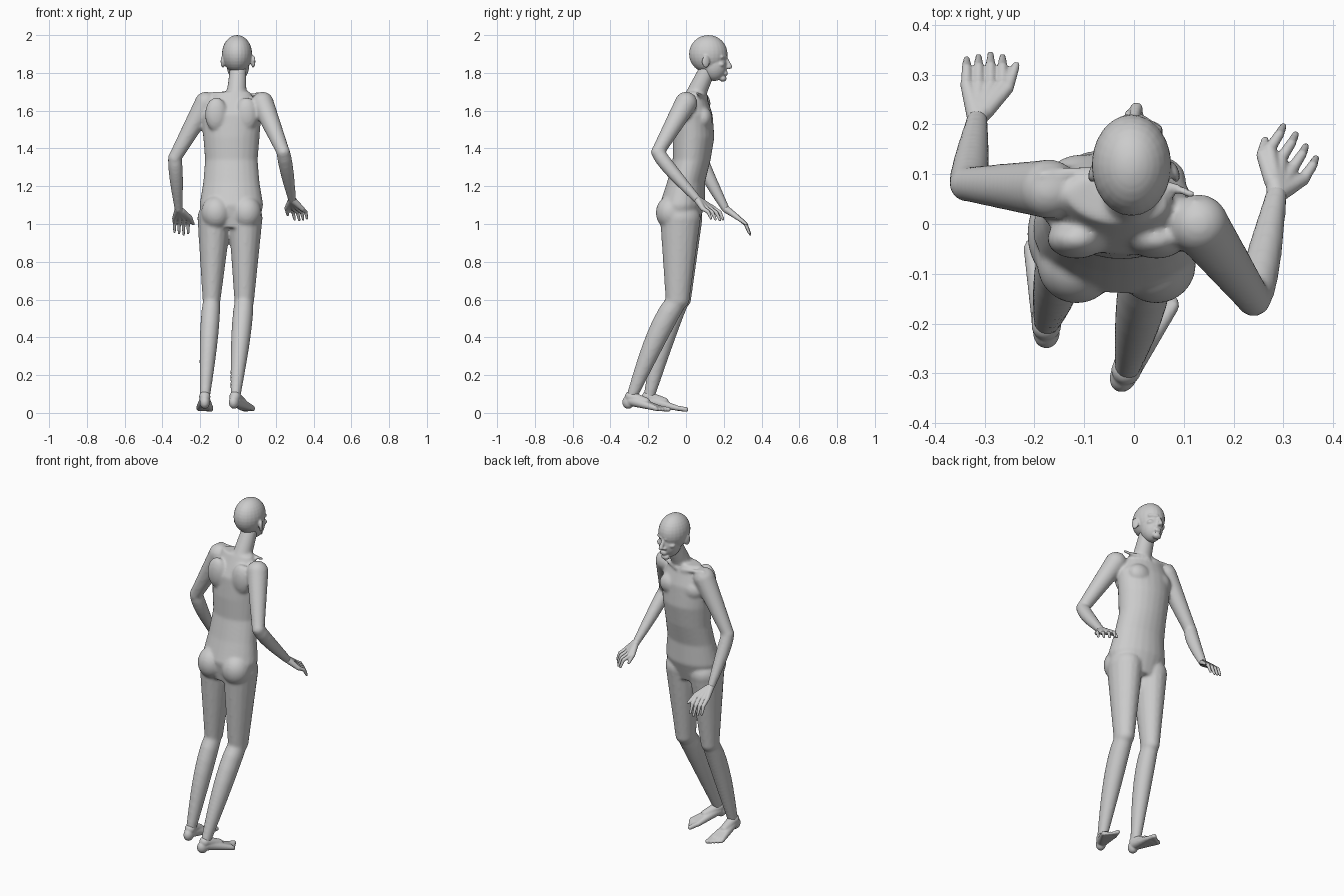
import bpy, bmesh, math
from mathutils import Vector, Matrix

cube = bpy.data.objects.get("Cube")
if cube:
    bpy.data.objects.remove(cube, do_unlink=True)

GREY = (.6, .6, .6, 1)
skin = bpy.data.materials.new("grey skin")
skin.use_nodes = True
skin.diffuse_color = GREY
skin.node_tree.nodes["Principled BSDF"].inputs["Base Color"].default_value = GREY


def bridge(bm, rings):
    """Close a row of equal rings into a solid tube."""
    loops = [[bm.verts.new(point) for point in ring] for ring in rings]
    faces = [bm.faces.new(loops[0]), bm.faces.new(loops[-1])]
    for lower, upper in zip(loops, loops[1:]):
        for i in range(len(lower)):
            faces.append(bm.faces.new((lower[i - 1], lower[i], upper[i], upper[i - 1])))
    bmesh.ops.recalc_face_normals(bm, faces=faces)


def oval(centre, across, along, sides=16):
    angles = [math.tau * i / sides for i in range(sides)]
    return [centre + across * math.cos(angle) + along * math.sin(angle) for angle in angles]


def ball(bm, centre, size, turn=0):
    place = Matrix.Translation(centre) @ Matrix.Rotation(turn, 4, 'Z') @ Matrix.Diagonal((*size, 1))
    bmesh.ops.create_uvsphere(bm, u_segments=24, v_segments=16, radius=1, matrix=place)


def bone(bm, start, end, thick, thin, belly=0, depth=1, steps=8):
    """Tapered tube with round ends; the belly swells it and pushes it backwards."""
    start, end = Vector(start), Vector(end)
    direction = (end - start).normalized()
    across = Vector((1, 0, 0))
    across = (across - direction * across.dot(direction)).normalized()
    front = direction.cross(across)
    rings = []
    for i in range(steps + 1):
        t = i / steps
        swell = belly * math.sin(math.pi * t ** .7)
        radius = thick + (thin - thick) * t + swell
        centre = start.lerp(end, t) - Vector((0, swell * 1.5, 0))
        rings.append(oval(centre, across * radius, front * radius * depth))
    bridge(bm, rings)
    ball(bm, start, (thick, thick * depth, thick))
    ball(bm, end, (thin, thin * depth, thin))


def mirrored(point, side):
    return Vector((point[0] * side, point[1], point[2]))


def finish(name, bm, voxel, passes):
    """Fuse the overlapping solids of a part into one soft skin."""
    mesh = bpy.data.meshes.new(name)
    bm.to_mesh(mesh)
    bm.free()
    mesh.materials.append(skin)
    part = bpy.data.objects.new(name, mesh)
    bpy.context.collection.objects.link(part)
    fuse = part.modifiers.new("fuse", 'REMESH')
    fuse.mode = 'VOXEL'
    fuse.voxel_size = voxel
    fuse.use_smooth_shade = True
    relax = part.modifiers.new("relax", 'SMOOTH')
    relax.factor = .5
    relax.iterations = passes


def build_torso(bm):
    # Trunk: evenly spaced ovals, with the chest turned slightly
    widths = (.14, .17, .15, .14, .15, .16, .1)
    depths = (.09, .12, .1, .1, .11, .1, .05)
    centres = (-.03, -.02, 0, .03, .04, .04, .05)
    turn = Matrix.Rotation(-.12, 3, 'Z')
    rings = []
    for i, (width, depth, y) in enumerate(zip(widths, depths, centres)):
        centre = Vector((-.035, y, .98 + .12 * i))
        rings.append(oval(centre, turn @ Vector((width, 0, 0)), turn @ Vector((0, depth, 0)), 24))
    bridge(bm, rings)
    bone(bm, (-.01, .04, 1.66), (0, .11, 1.81), .055, .045)
    # Buttocks, chest, shoulder blades, collar bones
    for side in (-1, 1):
        middle = -.035
        ball(bm, (middle + side * .08, -.08, 1.06), (.08, .08, .09))
        ball(bm, (middle + side * .07, .09, 1.56), (.07, .05, .06))
        ball(bm, (middle + side * .08, -.03, 1.58), (.06, .04, .09))
        bone(bm, (middle + side * .02, .11, 1.67), (middle + side * .15, .08 - side * .02, 1.69), .01, .01)


def build_leg(bm, hip, knee, ankle, girth):
    bone(bm, hip, knee, .09, girth, depth=1.2)
    bone(bm, knee, ankle, girth * .93, .026, belly=.011, depth=1.1)


def build_arm(bm, shoulder, elbow, wrist):
    shoulder, elbow = Vector(shoulder), Vector(elbow)
    ball(bm, shoulder, (.06, .06, .06))
    bone(bm, shoulder, elbow, .06, .035)
    bone(bm, elbow, wrist, .036, .022, belly=.006)


def build_hand(name, wrist, knuckles, across, reach, thumb):
    # Palm bones fan out from the wrist, bent fingers carry on from them
    bm = bmesh.new()
    wrist, knuckles, across, reach, thumb = map(Vector, (wrist, knuckles, across, reach, thumb))
    outward = across.cross(knuckles - wrist).normalized() * .013
    if outward.z < 0:
        outward.negate()
    for finger in range(4):
        base = knuckles + across * (finger / 1.5 - 1)
        length = 1 - .08 * abs(finger - 1)
        tip = base + reach * length
        middle = base + reach * length * .5 + outward
        bone(bm, wrist, base, .02, .013)
        bone(bm, base, middle, .012, .01)
        bone(bm, middle, tip, .01, .007)
    root = wrist.lerp(knuckles, .25) - across * .4
    joint = root.lerp(thumb, .5) - across * .35
    bone(bm, root, joint, .017, .013)
    bone(bm, joint, thumb, .013, .008)
    finish(name, bm, .004, 2)


def build_foot(name, ankle, turn, inner):
    # Heel, then five rays that spread from the instep to the toes
    bm = bmesh.new()
    ball(bm, (0, -.02, .03), (.027, .033, .035))
    bone(bm, (0, -.01, .06), (0, .08, .04), .03, .025)
    for toe in range(5):
        sideways = inner * (.032 - toe * .016)
        size = .013 if toe == 0 else .01
        base = Vector((sideways, .15, .016))
        tip = Vector((sideways, .2 - toe * .01, size))
        bone(bm, (0, 0, .04), base, .03, .014)
        bone(bm, base, tip, size, size)
    ground = Vector((ankle[0], ankle[1], .025))
    place = Matrix.Translation(ground) @ Matrix.Rotation(turn, 4, 'Z') @ Matrix.Rotation(-.1, 4, 'X')
    bmesh.ops.transform(bm, matrix=place, verts=bm.verts)
    finish(name, bm, .005, 2)


def build_head():
    # Skull and jaw, then nose and chin, then paired features
    bm = bmesh.new()
    ball(bm, (-.005, .118, 1.9), (.08, .102, .1))
    ball(bm, (0, .15, 1.84), (.06, .068, .083))
    bone(bm, (0, .21, 1.88), (.005, .232, 1.833), .009, .013)
    ball(bm, (0, .195, 1.77), (.025, .02, .017))
    for height in (1.793, 1.803):
        ball(bm, (.004, .21, height), (.022, .012, .006))
    for side in (-1, 1):
        bone(bm, mirrored((.014, .212, 1.885), side), mirrored((.05, .19, 1.885), side), .009, .008)
        ball(bm, mirrored((.035, .185, 1.845), side), (.024, .022, .016))
        ball(bm, mirrored((.012, .22, 1.828), side), (.008, .01, .007))
        ball(bm, mirrored((.08, .105, 1.86), side), (.01, .022, .033), side * .35)
    finish("head", bm, .005, 3)


# Joints of the striding pose
right_ankle, left_ankle = (-.176, -.2, .07), (-.014, -.29, .08)
right_wrist, left_wrist = (-.315, .21, 1.08), (.286, .06, 1.13)

body = bmesh.new()
build_torso(body)
build_leg(body, (-.125, -.02, 1.03), (-.14, -.03, .6), right_ankle, .048)
build_leg(body, (.04, -.03, 1.03), (.033, -.045, .6), left_ankle, .053)
build_arm(body, (-.17, .07, 1.64), (-.335, .08, 1.35), right_wrist)
build_arm(body, (.13, 0, 1.64), (.24, -.15, 1.38), left_wrist)
finish("body", body, .008, 8)

build_head()
build_hand("right_hand", right_wrist, (-.3, .28, 1.03), (-.036, 0, 0), (0, .06, -.085), (-.237, .318, 1))
build_hand("left_hand", left_wrist, (.306, .12, 1.08), (.034, -.03, 0), (.03, .05, -.06), (.263, .168, 1.05))
build_foot("right_foot", right_ankle, 0, 1)
build_foot("left_foot", left_ankle, -.42, -1)
